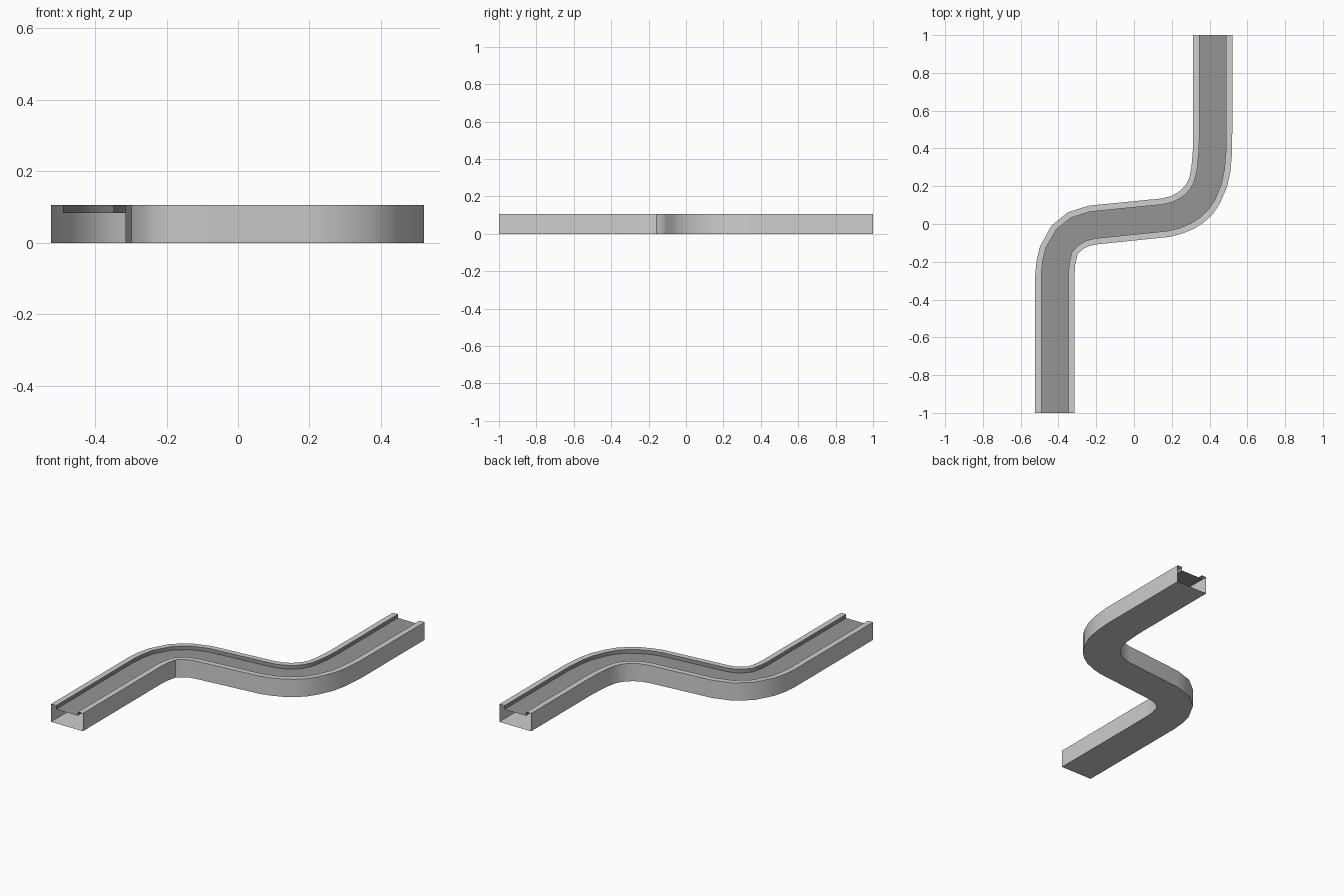
import bpy
import math

if "Cube" in bpy.data.objects:
    bpy.data.objects.remove(bpy.data.objects["Cube"])

WALL_H, FLOOR_Z, LIP = 0.105, 0.083, 0.158   # rim height, groove floor, rim width as a share

# S-shaped path: paired left / right outline points from the front end to the back end
SECTIONS = [
    ((-0.523, -1.000), (-0.315, -1.000)),
    ((-0.523, -0.270), (-0.315, -0.270)),
    ((-0.516, -0.195), (-0.311, -0.215)),
    ((-0.498, -0.120), (-0.298, -0.157)),
    ((-0.438, -0.010), (-0.267, -0.131)),
    ((-0.350, 0.062), (-0.236, -0.116)),
    ((-0.240, 0.097), (-0.198, -0.108)),
    ((0.145, 0.135), (0.190, -0.068)),
    ((0.195, 0.147), (0.255, -0.051)),
    ((0.230, 0.165), (0.320, -0.024)),
    ((0.257, 0.188), (0.372, 0.010)),
    ((0.277, 0.212), (0.415, 0.050)),
    ((0.292, 0.242), (0.455, 0.110)),
    ((0.304, 0.300), (0.492, 0.195)),
    ((0.311, 0.385), (0.510, 0.275)),
    ((0.313, 0.450), (0.520, 0.385)),
    ((0.313, 1.000), (0.521, 1.000)),
]

# Cross-section as (share across, height): open-ended hollow channel with two rims
PROFILE = [(0, 0), (0, WALL_H), (LIP, WALL_H), (LIP, FLOOR_Z),
           (1 - LIP, FLOOR_Z), (1 - LIP, WALL_H), (1, WALL_H), (1, 0)]


def material(name, value):
    m = bpy.data.materials.new(name)
    m.diffuse_color = (value, value, value, 1)
    m.use_nodes = True
    m.node_tree.nodes["Principled BSDF"].inputs["Base Color"].default_value = m.diffuse_color
    return m


def strip(name, indices, closed, mat):
    """Sweep part of the cross-section along the path."""
    pts = [PROFILE[i] for i in indices]
    n = len(pts)
    verts = [(l[0] + (r[0] - l[0]) * t, l[1] + (r[1] - l[1]) * t, z)
             for l, r in SECTIONS for t, z in pts]
    faces = []
    for s in range(len(SECTIONS) - 1):
        for k in range(n - 1):
            a = s * n + k
            b = a + 1
            faces.append((a, a + n, b + n, b))
    mesh = bpy.data.meshes.new(name)
    mesh.from_pydata(verts, [], faces)
    mesh.materials.append(mat)
    ob = bpy.data.objects.new(name, mesh)
    bpy.context.collection.objects.link(ob)
    bpy.ops.object.select_all(action='DESELECT')
    ob.select_set(True)
    bpy.context.view_layer.objects.active = ob
    bpy.ops.object.shade_smooth_by_angle(angle=math.radians(35))
    return ob


light = material("light_grey", 0.62)
dark = material("dark_grey", 0.30)

# Outer shell: right rim, right wall, underside, left wall, left rim
strip("track_shell", [5, 6, 7, 0, 1, 2], False, light)
# Sunken running groove: both inner walls and the floor
strip("track_groove", [2, 3, 4, 5], False, dark)
